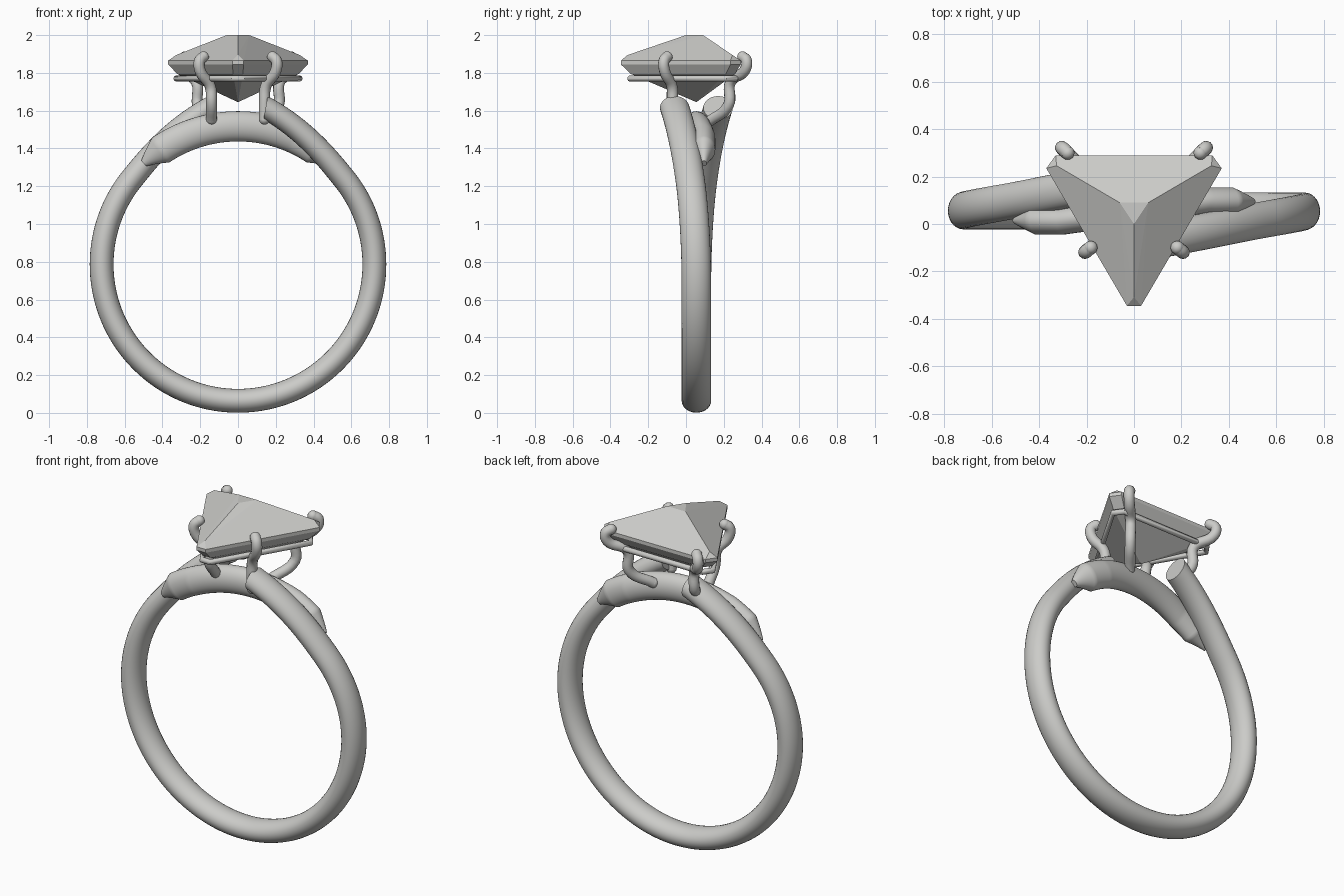
import bpy, bmesh
from math import sin, cos, pi, radians
from mathutils import Vector

cube = bpy.data.objects.get("Cube")
if cube:
    bpy.data.objects.remove(cube, do_unlink=True)

GREY = (0.6, 0.6, 0.58, 1)
mat = bpy.data.materials.new("pale grey")
mat.use_nodes = True
mat.diffuse_color = GREY
mat.node_tree.nodes["Principled BSDF"].inputs["Base Color"].default_value = GREY

MID_Y, MID_Z, RADIUS = 0.055, 0.786, 0.722


def select(ob):
    bpy.ops.object.select_all(action='DESELECT')
    ob.select_set(True)
    bpy.context.view_layer.objects.active = ob


def finish(name, bm, smooth=True):
    bmesh.ops.recalc_face_normals(bm, faces=bm.faces)
    mesh = bpy.data.meshes.new(name)
    bm.to_mesh(mesh)
    bm.free()
    mesh.materials.append(mat)
    ob = bpy.data.objects.new(name, mesh)
    bpy.context.collection.objects.link(ob)
    if smooth:
        select(ob)
        bpy.ops.object.shade_smooth_by_angle(angle=radians(40))
    return ob


def arc_sweep(name, start, end, steps, shape, sides=28):
    """Sweep an ellipse round the finger; shape(angle) gives radius, y, half height, half width."""
    bm = bmesh.new()
    rings = []
    for i in range(steps + 1):
        deg = start + (end - start) * i / steps
        th = radians(deg)
        r, y, hr, hy = shape(deg)
        ring = []
        for k in range(sides):
            u = 2 * pi * k / sides
            rr = r + hr * cos(u)
            ring.append(bm.verts.new((rr * sin(th), y + hy * sin(u), MID_Z + rr * cos(th))))
        rings.append(ring)
    for a, b in zip(rings, rings[1:]):
        for k in range(sides):
            n = (k + 1) % sides
            bm.faces.new((a[k], a[n], b[n], b[k]))
    bm.faces.new(rings[0])
    bm.faces.new(rings[-1])
    return finish(name, bm)


# Bypass band: both ends lift and part sideways
def band_shape(deg):
    a = min(deg, 360 - deg)
    side = 1 if deg < 180 else -1
    lift = 0.12 * max(0, (50 - a) / 40) ** 1.7
    shift = 0.115 * max(0, (100 - a) / 90) ** 2
    return RADIUS + lift, MID_Y - side * shift, 0.063, 0.078


arc_sweep("band", 10, 350, 136, band_shape)


# Bridge between the parted ends, with tapered tips
def bridge_shape(deg):
    taper = min(1, (43 - abs(deg)) / 9)
    slant = 0.04 * max(-1, min(1, deg / 24))
    return 0.731, MID_Y + slant, 0.02 + 0.06 * taper, 0.015 + 0.045 * taper


arc_sweep("bridge", -43, 43, 86, bridge_shape)


# Round wire along points
def wire(name, points, radius, closed=False, kind='BEZIER'):
    curve = bpy.data.curves.new(name, 'CURVE')
    curve.dimensions = '3D'
    curve.bevel_depth = radius
    curve.bevel_resolution = 4
    curve.resolution_u = 6
    curve.use_fill_caps = True
    spline = curve.splines.new(kind)
    pts = spline.bezier_points if kind == 'BEZIER' else spline.points
    pts.add(len(points) - 1)
    for p, co in zip(pts, points):
        if kind == 'BEZIER':
            p.co = co
            p.handle_left_type = p.handle_right_type = 'AUTO'
        else:
            p.co = (*co, 1)
    spline.use_cyclic_u = closed
    curve.materials.append(mat)
    ob = bpy.data.objects.new(name, curve)
    bpy.context.collection.objects.link(ob)
    select(ob)
    bpy.ops.object.convert(target='MESH')
    bpy.ops.object.shade_smooth_by_angle(angle=radians(50))


def ball(name, centre, radius):
    bm = bmesh.new()
    bmesh.ops.create_uvsphere(bm, u_segments=16, v_segments=10, radius=radius)
    bmesh.ops.translate(bm, verts=bm.verts, vec=centre)
    finish(name, bm)


# Four hooked prongs with rounded ends
PRONG = 0.029
for side, label in ((1, "left"), (-1, "right")):
    front_foot = -0.065 if side > 0 else -0.01
    back_foot = (0.13, 0.12, 1.54) if side > 0 else (0.2, 0.18, 1.6)
    paths = {
        "front": [(0.14, front_foot, 1.555), (0.14, -0.07, 1.64), (0.148, -0.075, 1.73),
                  (0.2, -0.113, 1.81), (0.203, -0.116, 1.865), (0.183, -0.1, 1.885)],
        "back": [back_foot, (0.215, 0.225, 1.63), (0.22, 0.235, 1.75),
                 (0.295, 0.312, 1.815), (0.302, 0.32, 1.865), (0.28, 0.3, 1.885)],
    }
    for place, path in paths.items():
        pts = [(side * x, y, z) for x, y, z in path]
        name = f"{place}_{label}_prong"
        wire(name, pts, PRONG)
        ball(name + "_tip", pts[-1], PRONG)
        ball(name + "_foot", pts[0], PRONG)

# Stone outline: triangle with clipped corners
half = [(0.03, -0.345), (0.37, 0.235), (0.33, 0.29)]
outline = half + [(-x, y) for x, y in reversed(half)]


def level(z, scale=1.0):
    return [Vector((x * scale, MID_Y + (y - MID_Y) * scale, z)) for x, y in outline]


# Gallery rail under the stone
wire("gallery_rail", level(1.77, 0.88), 0.016, closed=True, kind='POLY')

# Faceted stone: table, crown, girdle, pavilion and culet
table = [Vector((0, 0, 2)), Vector((0.06, 0.09, 2)), Vector((-0.06, 0.09, 2))]
corners = [Vector((0, -0.396, 1.865)), Vector((0.402, 0.29, 1.865)), Vector((-0.402, 0.29, 1.865))]
crown = [t.lerp(c, 0.78) for t, c in zip(table, corners)]
points = table + crown + level(1.865) + level(1.845) + level(1.795, 0.87)
points.append(Vector((0, MID_Y, 1.645)))
bm = bmesh.new()
for p in points:
    bm.verts.new(p)
bmesh.ops.convex_hull(bm, input=bm.verts)
bmesh.ops.dissolve_limit(bm, angle_limit=radians(1), verts=bm.verts, edges=bm.edges)
finish("stone", bm, smooth=False)
